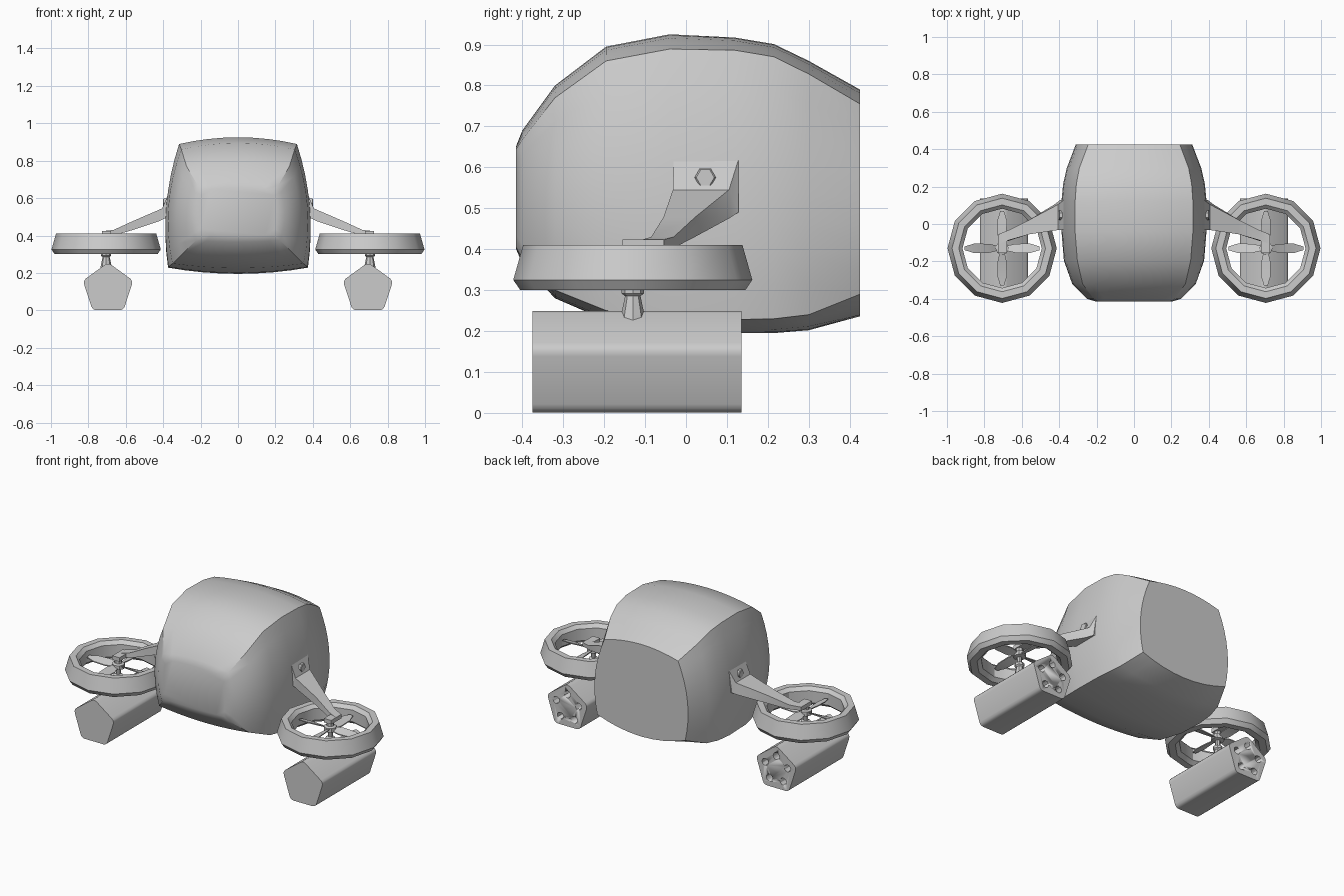
import bpy, bmesh
from math import sin, cos, pi, radians
from mathutils import Vector

if "Cube" in bpy.data.objects:
    bpy.data.objects.remove(bpy.data.objects["Cube"])

CX, CY = 0.705, -0.13   # rotor axis on the +x side


def loft(name, rings, loop=False, mirror=True, angle=30, cutter=None):
    """Skin a list of equal-length point rings; cap the ends or loop them."""
    bm = bmesh.new()
    vs = [[bm.verts.new(p) for p in r] for r in rings]
    n = len(vs[0])
    pairs = list(zip(vs, vs[1:])) + ([(vs[-1], vs[0])] if loop else [])
    for a, b in pairs:
        for i in range(n):
            j = (i + 1) % n
            bm.faces.new((a[i], a[j], b[j], b[i]))
    if not loop:
        bm.faces.new(vs[0])
        bm.faces.new(vs[-1])
    return finish(name, bm, mirror, angle, cutter)


def finish(name, bm, mirror=True, angle=30, cutter=None):
    bmesh.ops.recalc_face_normals(bm, faces=bm.faces)
    me = bpy.data.meshes.new(name)
    bm.to_mesh(me)
    bm.free()
    ob = bpy.data.objects.new(name, me)
    bpy.context.collection.objects.link(ob)
    bpy.ops.object.select_all(action='DESELECT')
    ob.select_set(True)
    bpy.context.view_layer.objects.active = ob
    bpy.ops.object.shade_smooth_by_angle(angle=radians(angle))
    if cutter:
        m = ob.modifiers.new("holes", 'BOOLEAN')
        m.operation, m.object, m.solver = 'DIFFERENCE', cutter, 'EXACT'
    if mirror:
        ob.modifiers.new("mirror", 'MIRROR').use_mirror_merge = False
    return ob


def lathe(name, profile, n, loop=False, angle=30):
    """Revolve (radius, z) points around the rotor axis."""
    rings = [[(CX + r * sin(2 * pi * i / n), CY + r * cos(2 * pi * i / n), z)
              for i in range(n)] for r, z in profile]
    return loft(name, rings, loop, angle=angle)


def quad(a, m, b, t):
    """Parabola through a (t=0), m (t=.5), b (t=1)."""
    return a * (1 - t) * (1 - 2 * t) + m * 4 * t * (1 - t) + b * t * (2 * t - 1)


# Cabin: y, top centre z, top corner z, top corner x, side x, bottom corner x,
# bottom corner z, bottom centre z
stations = [
    (-.415, .652, .645, .190, .203, .195, .405, .400),
    (-.400, .690, .668, .215, .250, .225, .375, .365),
    (-.320, .800, .770, .275, .330, .300, .300, .280),
    (-.195, .895, .860, .303, .372, .350, .250, .226),
    (-.040, .925, .889, .315, .383, .372, .232, .200),
    (.120, .917, .886, .315, .383, .374, .228, .195),
    (.215, .901, .870, .308, .374, .365, .230, .195),
    (.300, .860, .828, .292, .355, .345, .240, .202),
    (.425, .790, .755, .245, .308, .292, .290, .236)]


def cabin_ring(y, zt, zc, xt, xm, xb, zb, zbc, n=8):
    ts = [i / n for i in range(n)]
    top = [(-xt + 2 * xt * t, y, quad(zc, zt, zc, t)) for t in ts]
    right = [(quad(xt, xm, xb, t), y, zc + (zb - zc) * t) for t in ts]
    bottom = [(xb - 2 * xb * t, y, quad(zb, zbc, zb, t)) for t in ts]
    left = [(-quad(xb, xm, xt, t), y, zb + (zc - zb) * t) for t in ts]
    return top + right + bottom + left


loft("cabin", [cabin_ring(*s) for s in stations], mirror=False, angle=32)

# Rotor ducts
lathe("rotor_duct", [(.268, .41), (.292, .325), (.275, .30), (.235, .30),
                     (.212, .32), (.212, .39), (.232, .41)], 12, loop=True)

# Hub and pod strut
lathe("rotor_strut", [(.032, .215), (.030, .232), (.019, .285), (.027, .292),
                      (.027, .308), (.014, .314), (.014, .345), (.036, .35),
                      (.036, .375), (.02, .38), (.02, .41)], 8)

# Four twisted propeller blades per rotor
bm = bmesh.new()
for k in range(4):
    a = k * pi / 2
    u, v = Vector((cos(a), sin(a), 0)), Vector((-sin(a), cos(a), 0))
    prev = None
    for r, w, tilt in ((.02, .014, .5), (.07, .026, .4), (.15, .026, .25), (.2, .010, .15)):
        c = Vector((CX, CY, .362)) + u * r
        d = v * w * cos(tilt) + Vector((0, 0, w * sin(tilt)))
        h = Vector((0, 0, .003))
        ring = [bm.verts.new(p) for p in (c - d - h, c + d - h, c + d + h, c - d + h)]
        if prev:
            for i in range(4):
                j = (i + 1) % 4
                bm.faces.new((prev[i], prev[j], ring[j], ring[i]))
        else:
            bm.faces.new(ring)
        prev = ring
    bm.faces.new(prev)
finish("propeller", bm)


def arm_ring(x0, x1, y0, y1, z0, z1):
    """Rectangular arm section: bottom at x0, top at x1."""
    return [(x0, y0, z0), (x0, y1, z0), (x1, y1, z1), (x1, y0, z1)]


# Arms with mounting plate at the cabin
loft("arm", [arm_ring(.345, .335, -.03, .128, .50, .615),
             arm_ring(.395, .375, -.03, .128, .49, .618),
             arm_ring(.425, .405, -.032, .105, .475, .545),
             arm_ring(.56, .56, -.055, .022, .43, .478),
             arm_ring(.655, .665, -.085, -.03, .403, .430),
             arm_ring(.718, .718, -.105, -.052, .402, .424)])
loft("arm_tip", [[(x, y, z) for x, z in ((.680, .40), (.728, .40), (.728, .424), (.680, .424))]
                 for y in (-.155, -.055)])

# Hexagonal bolt on each plate
loft("plate_bolt", [[(x, .047 + r * cos(i * pi / 3), .575 + r * sin(i * pi / 3))
                     for i in range(6)] for x, r in ((.37, .026), (.398, .026), (.402, .022))])


# Five-sided pods with softened edges, five tubes open at the back
PX, PZ = .695, .115


def pod_ring(y):
    pts = [Vector((PX + .141 * sin(i * 2 * pi / 5), y, PZ + .141 * cos(i * 2 * pi / 5)))
           for i in range(5)]
    out = []
    for i, p in enumerate(pts):
        a = p + (pts[i - 1] - p) * .13
        b = p + (pts[(i + 1) % 5] - p) * .13
        for t in (0, .33, .67, 1):
            out.append(a * (1 - t) ** 2 + p * 2 * t * (1 - t) + b * t * t)
    return out


bm = bmesh.new()
for k in range(5):
    a = k * 2 * pi / 5
    cx, cz = PX + .078 * sin(a), PZ + .078 * cos(a)
    rings = [[bm.verts.new((cx + .021 * cos(i * pi / 6), y, cz + .021 * sin(i * pi / 6)))
              for i in range(12)] for y in (.06, .16)]
    for i in range(12):
        j = (i + 1) % 12
        bm.faces.new((rings[0][i], rings[0][j], rings[1][j], rings[1][i]))
    bm.faces.new(rings[0])
    bm.faces.new(rings[1])
tubes = finish("tube_cutter", bm, mirror=False)
tubes.hide_render = True
tubes.display_type = 'WIRE'
loft("pod", [pod_ring(-.375), pod_ring(.135)], cutter=tubes)
